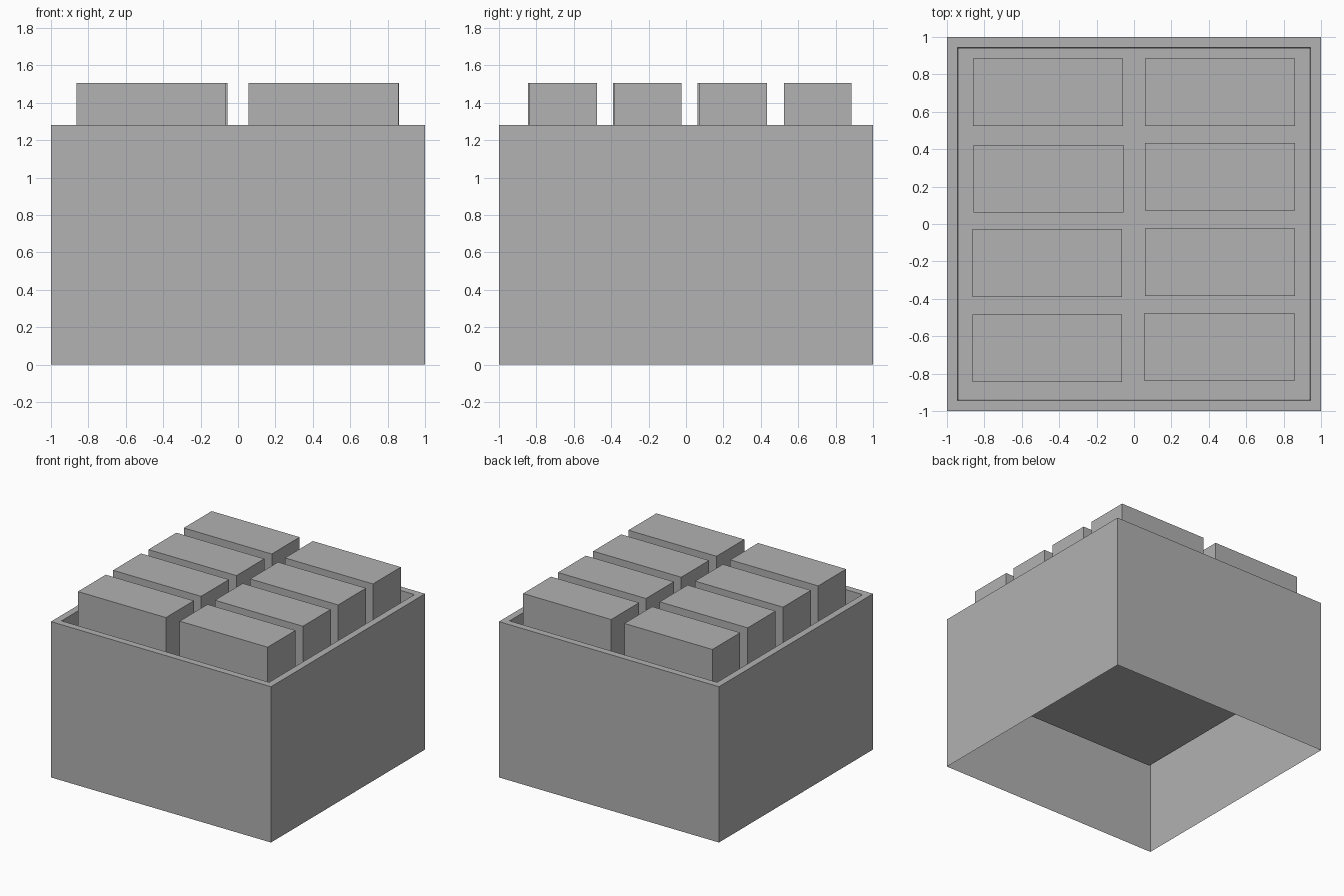
import bpy
import bmesh
from mathutils import Vector

cube = bpy.data.objects.get("Cube")
if cube:
    bpy.data.objects.remove(cube, do_unlink=True)

# One plain grey for everything
grey = bpy.data.materials.new("plain_grey")
grey.use_nodes = True
color = (0.445, 0.445, 0.445, 1)
grey.diffuse_color = color
grey.node_tree.nodes["Principled BSDF"].inputs["Base Color"].default_value = color

RIM_Z, FLOOR_Z, BLOCK_TOP = 1.28, 0.70, 1.505


def finish(name, bm):
    mesh = bpy.data.meshes.new(name)
    bm.to_mesh(mesh)
    bm.free()
    mesh.materials.append(grey)
    obj = bpy.data.objects.new(name, mesh)
    bpy.context.collection.objects.link(obj)
    return obj


def box(bm, center, size):
    made = bmesh.ops.create_cube(bm, size=1)
    bmesh.ops.scale(bm, vec=size, verts=made["verts"])
    bmesh.ops.translate(bm, vec=center, verts=made["verts"])


def facing(bm, z):
    return [f for f in bm.faces if f.normal.z * z > 0.9]


# Crate: open underneath, with a tray sunk into the top inside a narrow rim
bm = bmesh.new()
box(bm, (0, 0, RIM_Z / 2), (2, 2, RIM_Z))
bm.normal_update()
bmesh.ops.delete(bm, geom=facing(bm, -1), context="FACES")
top = facing(bm, 1)
bmesh.ops.inset_region(bm, faces=top, thickness=0.08)
floor = bmesh.ops.extrude_discrete_faces(bm, faces=top)["faces"][0]
for v in floor.verts:
    v.co = Vector((v.co.x * 0.995, v.co.y * 0.995, FLOOR_Z))
finish("crate", bm)

# Two columns of four blocks standing on the tray floor, slightly uneven
columns = {
    "right": [(-0.46, 0.705), (-0.457, 0.242), (-0.463, -0.208), (-0.463, -0.665)],
    "left": [(0.46, 0.705), (0.46, 0.253), (0.46, -0.205), (0.457, -0.658)],
}
for side, spots in columns.items():
    for row, (x, y) in enumerate(spots, 1):
        bm = bmesh.new()
        box(bm, (x, y, (FLOOR_Z + BLOCK_TOP) / 2), (0.80, 0.362, BLOCK_TOP - FLOOR_Z))
        finish(f"block_{side}_{row}", bm)
